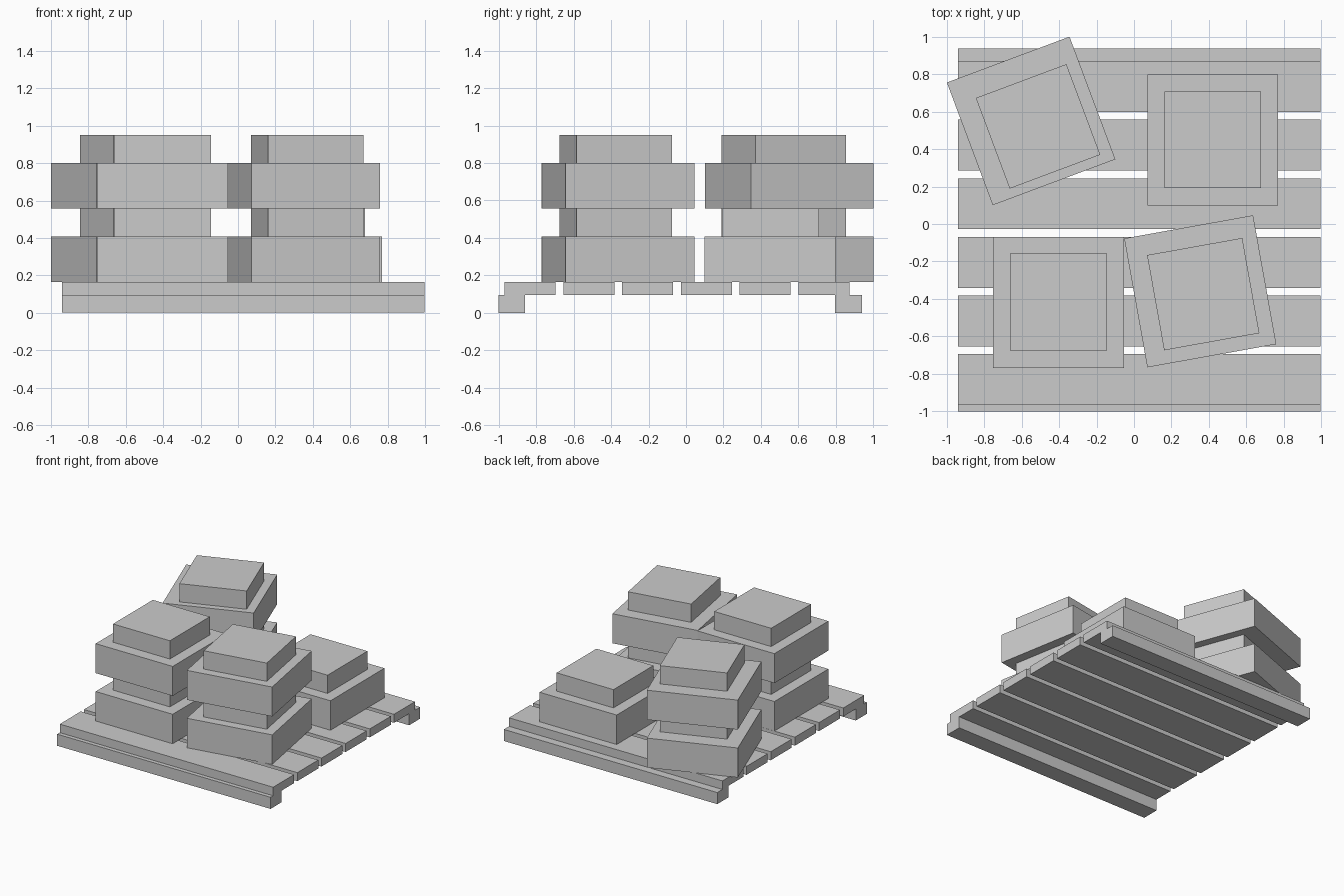
import bpy
from math import radians

if "Cube" in bpy.data.objects:
    bpy.data.objects.remove(bpy.data.objects["Cube"])


def box(name, center, size, angle=0):
    bpy.ops.mesh.primitive_cube_add(size=1, location=center, rotation=(0, 0, radians(angle)))
    ob = bpy.context.object
    ob.name = name
    ob.scale = size
    return ob


# Pallet: two runners carrying six slats
X, LENGTH = 0.028, 1.938
for name, y in (("front_runner", -0.93), ("back_runner", 0.867)):
    box(name, (X, y, 0.0475), (LENGTH, 0.143, 0.095))
for i in range(6):
    box(f"slat_{i + 1}", (X, -0.832 + 0.3135 * i, 0.13), (LENGTH, 0.272, 0.07))

# Stacks: name, crate centre, lid centre, turn, levels
stacks = [
    ("front_left", (-0.404, -0.42), (-0.404, -0.417), 0, 2),
    ("front_right", (0.354, -0.36), (0.370, -0.375), 10.2, 2),
    ("back_left", (-0.55, 0.551), (-0.513, 0.522), 20.5, 2),
    ("back_right", (0.421, 0.448), (0.421, 0.450), 0, 1),
]
for name, crate, lid, angle, levels in stacks:
    for n in range(levels):
        z = 0.165 + 0.393 * n
        box(f"{name}_crate_{n + 1}", (*crate, z + 0.121), (0.70, 0.70, 0.242), angle)
        box(f"{name}_lid_{n + 1}", (*lid, z + 0.317), (0.517, 0.517, 0.15), angle)
